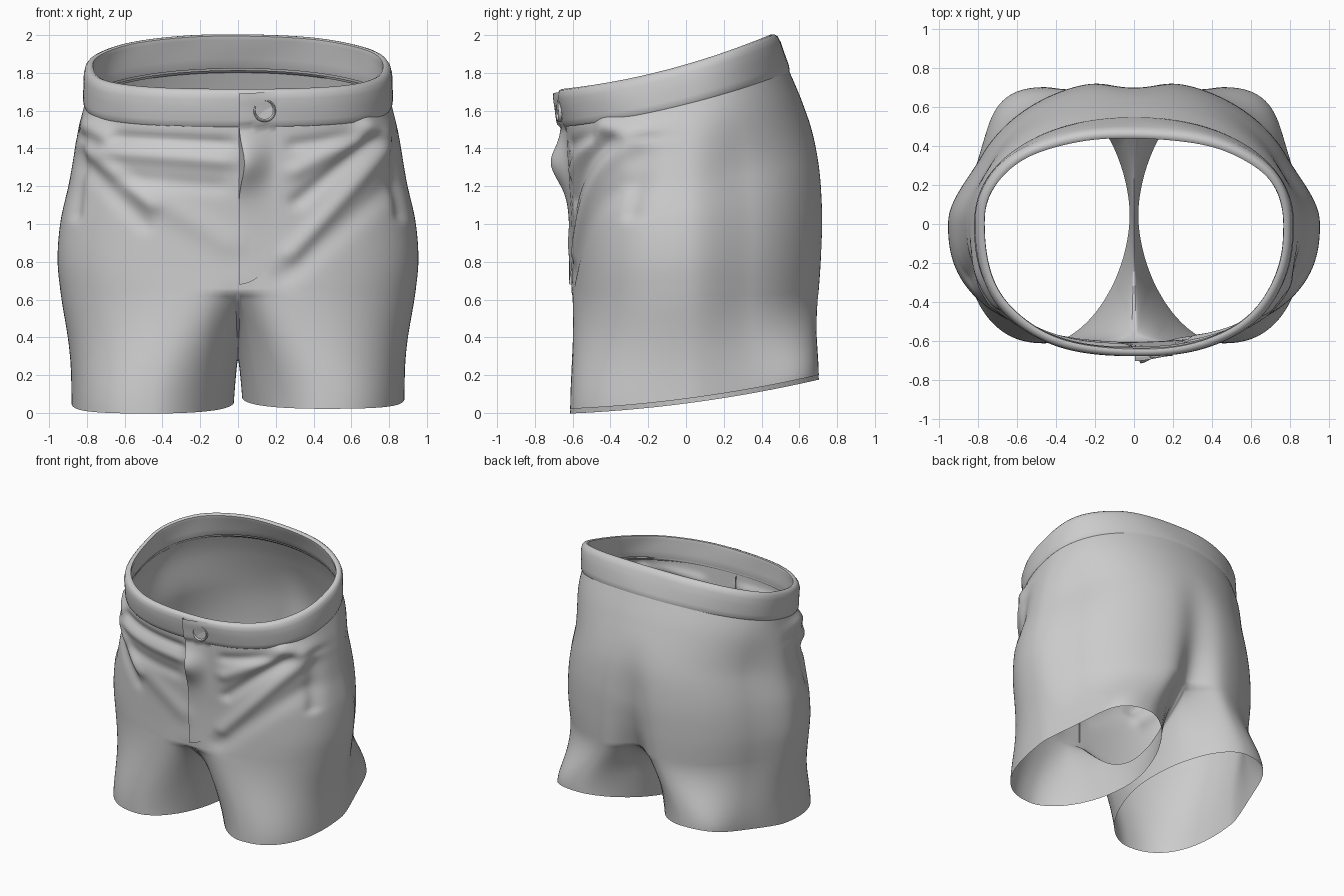
import bpy, bmesh, math
from mathutils import Vector
from mathutils.bvhtree import BVHTree

if "Cube" in bpy.data.objects:
    bpy.data.objects.remove(bpy.data.objects["Cube"])

ZC = 0.64            # height where the legs join the hips
ZW = 1.63            # nominal height of the waist seam
NU, NL, NH, NI = 90, 28, 50, 24
END = 143            # leg angle (degrees) where outer and inner sheets meet


def lerp(a, b, t):
    return a + (b - a) * t


def smooth(t):
    t = max(0.0, min(1.0, t))
    return t * t * (3 - 2 * t)


def spow(v, e):
    return math.copysign(abs(v) ** e, v)


# Hip outline: height, half width, front depth, back depth
HIP = [(0.0, .88, .61, .70), (.3, .905, .61, .715), (.6, .935, .61, .73), (.8, .955, .605, .742),
       (1.0, .94, .605, .742), (1.2, .895, .615, .712), (1.45, .85, .63, .62), (ZW, .805, .637, .54)]


def hip_size(z):
    k = 0
    while k < len(HIP) - 2 and z > HIP[k + 1][0]:
        k += 1
    p = [HIP[max(0, min(len(HIP) - 1, k + d))] for d in (-1, 0, 1, 2)]
    h = p[2][0] - p[1][0]
    t = (z - p[1][0]) / h
    res = []
    for c in (1, 2, 3):      # cubic Hermite keeps the outline free of bands
        m0 = (p[2][c] - p[0][c]) / (p[2][0] - p[0][0]) * h
        m1 = (p[3][c] - p[1][c]) / (p[3][0] - p[1][0]) * h
        a, b = p[1][c], p[2][c]
        res.append(a + m0 * t + (3 * (b - a) - 2 * m0 - m1) * t ** 2
                   + (2 * (a - b) + m0 + m1) * t ** 3)
    return res


def section(th, w, front, back, nf=2.4, nb=2.1):
    c, s = math.cos(th), math.sin(th)
    n = 2 / (nf if s < 0 else nb)
    return Vector((w * spow(c, n), (front if s < 0 else back) * spow(s, n), 0))


def hip(th, z):
    p = section(th, *hip_size(z))
    p.x *= 1 - .085 * smooth(math.sin(th) / .45) * smooth((1.6 - z) / .4)
    if p.y > 0:      # cleft between the seat halves, deepening to the crotch
        p.y -= .065 * smooth((1.4 - z) / .6) * math.exp(-(p.x / .14) ** 2)
        p.y -= .2 * smooth((.95 - z) / .7) * math.exp(-(p.x / .13) ** 2)
    else:
        p.y += .1 * smooth((.75 - z) / .6) * math.exp(-(p.x / .08) ** 2)
    if abs(p.x) < 1e-5:
        p.x = 0
    return p


def leg_angle(th):
    u = 2 * th / math.pi
    return th + math.copysign(math.radians(END - 90) * abs(u) ** 5, th)


def leg(phi):
    c, s = math.cos(phi), math.sin(phi)
    n = 2 / (2.4 if c > 0 else 1.8)
    x = .43 * spow(c, n)
    if c > 0 and s > 0:
        x *= 1 - .15 * math.sin(math.pi * s)
    return Vector((.452 + x, .045 + .658 * spow(s, n), 0))


def hem_z(y):
    return .05 + .13 * y + .07 * y * y


def waist_low(y):
    return 1.63 + .25 * y + .1 * y * y


def waist_top(y):
    return 1.845 + .29 * y + .14 * y * y


# Cloth folds on the front: x0, z0, x1, z1, width, height
FOLDS = [(-.82, 1.42, -.45, 1.10, .04, .02), (-.80, 1.30, -.50, 1.00, .045, -.016),
         (-.70, 1.38, -.05, 1.33, .04, .02), (-.65, 1.46, -.05, 1.43, .03, -.02),
         (-.45, 1.15, -.05, .90, .07, .014), (-.60, 1.24, -.10, 1.20, .045, -.014),
         (.80, 1.42, .28, .84, .045, .022), (.72, 1.45, .32, 1.12, .04, -.024),
         (.62, 1.45, .30, 1.28, .045, .02), (.80, 1.20, .25, .72, .06, -.016),
         (.30, 1.42, .60, 1.46, .035, -.018), (-.78, 1.52, -.70, 1.47, .05, .03),
         (.68, 1.52, .75, 1.48, .055, .04), (.82, 1.45, .86, 1.05, .03, -.02),
         (-.82, 1.45, -.86, 1.05, .03, -.02)]


def fold(p):
    if p.y > .1:
        return p
    d = 0
    for x0, z0, x1, z1, w, h in FOLDS:
        a, ab = Vector((p.x - x0, p.z - z0)), Vector((x1 - x0, z1 - z0))
        t = max(0, min(1, a.dot(ab) / ab.dot(ab)))
        d += h * math.exp(-((a - ab * t).length / w) ** 2)
    d *= smooth((p.z - .55) / .2) * smooth((.1 - p.y) / .3) * smooth((1.62 - p.z) / .08)
    return p + Vector((p.x * .7, p.y, 0)).normalized() * d


def finish(name, bm, angle=50):
    bmesh.ops.remove_doubles(bm, verts=bm.verts, dist=2e-4)
    bmesh.ops.recalc_face_normals(bm, faces=bm.faces)
    me = bpy.data.meshes.new(name)
    bm.to_mesh(me)
    bm.free()
    ob = bpy.data.objects.new(name, me)
    bpy.context.collection.objects.link(ob)
    bpy.context.view_layer.objects.active = ob
    ob.select_set(True)
    bpy.ops.object.shade_smooth_by_angle(angle=math.radians(angle))
    ob.select_set(False)
    return ob


def grid(bm, rows):
    vs = [[bm.verts.new(p) for p in r] for r in rows]
    for a, b in zip(vs, vs[1:]):
        for i in range(len(a) - 1):
            bm.faces.new((a[i], a[i + 1], b[i + 1], b[i]))


# Seat and legs: each half is an outer sheet plus an inner thigh sheet
bm = bmesh.new()
for side in (-1, 1):
    drop = .025 if side > 0 else 0

    def place(p):
        return fold(Vector((p.x * side, p.y, p.z)))

    outer, inner = [], []
    for k in range(NL + 1):
        v = k / NL
        zn, valley = ZC * v, lerp(v, 1 - math.sqrt(1 - v * v), .3)
        row = []
        for i in range(NU + 1):
            th = -math.pi / 2 + math.pi * i / NU
            w = abs(2 * th / math.pi) ** 7
            a = leg(leg_angle(th))
            p = a.lerp(hip(th, zn), lerp(smooth(v), valley, w))
            p.z = lerp(hem_z(a.y) + drop, ZC, v)
            row.append(place(p))
        outer.append(row)
        yb, yf = hip(math.pi / 2, zn).y, hip(-math.pi / 2, zn).y
        row = []
        for j in range(NI + 1):
            t = j / NI
            a = leg(math.radians(lerp(END, 360 - END, t)))
            p = a.lerp(Vector((0, lerp(yb, yf, t), 0)), valley)
            p.z = lerp(hem_z(a.y) + drop, ZC - .36 * math.sin(math.pi * t), v)
            row.append(place(p))
        inner.append(row)
    for k in range(1, NH + 1):
        t = k / NH
        row = []
        for i in range(NU + 1):
            p = hip(-math.pi / 2 + math.pi * i / NU, lerp(ZC, ZW, t))
            p.z = lerp(ZC, waist_low(p.y) + .03, t)
            row.append(place(p))
        outer.append(row)
    grid(bm, outer)
    grid(bm, inner)
seat = finish("seat_and_legs", bm)

# Waistband: a rolled profile swept round the waist (height fraction, outward offset)
BAND = [(.1, -.004), (.03, .002), (.02, .008), (.08, .016), (.2, .022), (.5, .028), (.75, .034),
        (.9, .03), (.97, .02), (1, .004), (.98, -.008), (.88, -.012), (.6, -.004), (.4, -.012), (.14, -.004)]
bm = bmesh.new()
rows = []
for f, out in BAND:
    row = []
    for i in range(145):
        th = 2 * math.pi * i / 144
        o = out + .003 * math.sin(7 * th + 5 * f) * math.sin(3 * th) * f
        p = section(th, lerp(.805, .775, f) + o, lerp(.637, .65, f) + o, lerp(.54, .445, f) + o,
                    2.4, lerp(2.1, 2.35, f))
        p.z = lerp(waist_low(p.y), waist_top(p.y), f)
        row.append(p)
    rows.append(row)
grid(bm, rows)
band = finish("waistband", bm)

# Surface probes used to drape the front parts
trees = [BVHTree.FromPolygons([v.co for v in o.data.vertices], [p.vertices for p in o.data.polygons])
         for o in (seat, band)]


def front_y(x, z):
    hits = [t.ray_cast(Vector((x, -2, z)), Vector((0, 1, 0)))[0] for t in trees]
    return min([h.y for h in hits if h] or [-.66])


# Fly flap draped over the front, standing proud along its free edge
bm = bmesh.new()
rows = []
for k in range(51):
    row = []
    for i in range(15):
        u = i / 14
        z = lerp(.68 + .14 * u ** 2, 1.69 + .01 * u, k / 50)
        x = lerp(.004 + .03 * math.exp(-((z - 1.32) / .12) ** 2), .2, u)
        lift = .01 + .075 * math.exp(-((z - 1.32) / .13) ** 2) + .012 * smooth((z - 1.4) / .2)
        row.append(Vector((x, front_y(x, z) - .003 - lift * (1 - smooth(u)), z)))
    rows.append(row)
grid(bm, rows)
# return of the free edge back to the cloth
grid(bm, [[r[0] for r in rows], [Vector((.004, front_y(.004, r[0].z) + .01, r[0].z)) for r in rows]])
finish("fly_flap", bm)

# Waist button with a dished face
bm = bmesh.new()
prof = [(0, .004), (.046, .004), (.053, .014), (.058, .014), (.06, .01), (.06, -.02)]
grid(bm, [[Vector((r * math.cos(a), -h, r * math.sin(a)))
           for a in [2 * math.pi * i / 40 for i in range(41)]] for r, h in prof])
bmesh.ops.remove_doubles(bm, verts=bm.verts, dist=1e-5)
bmesh.ops.dissolve_degenerate(bm, edges=bm.edges, dist=1e-5)
button = finish("waist_button", bm, 30)
button.location = (.14, front_y(.14, 1.6) - .004, 1.6)
button.rotation_euler = (0, 0, math.radians(6))
